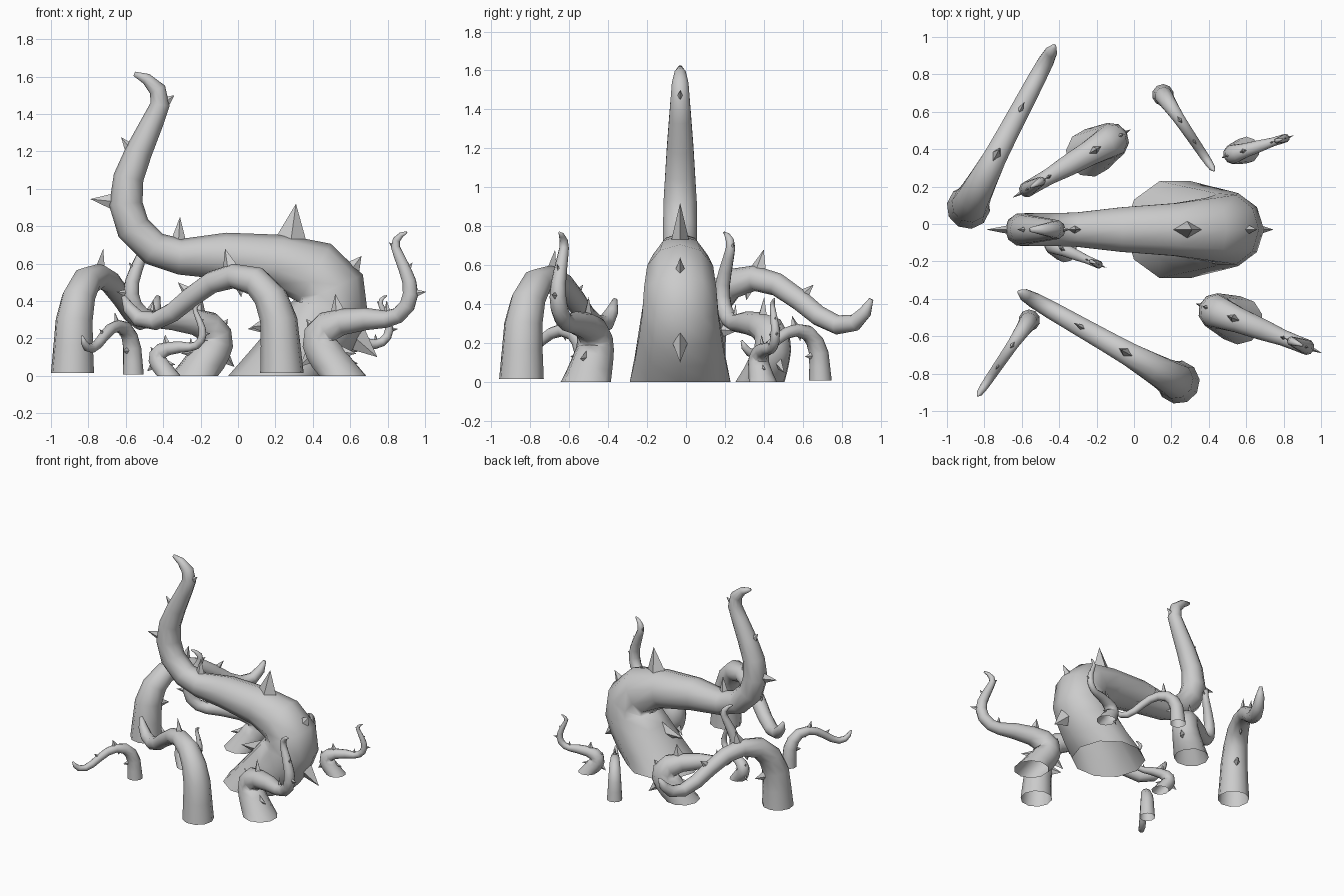
import bpy, bmesh, math
from mathutils import Vector, Matrix

if "Cube" in bpy.data.objects:
    bpy.data.objects.remove(bpy.data.objects["Cube"])

SIDES = 10

# centre line x, z and radius; everything lies in the local xz plane
CURL = [(0, 0, .272), (.11, .12, .245), (.21, .25, .222), (.275, .36, .205), (.27, .46, .195),
        (.19, .55, .178), (.0, .608, .148), (-.29, .64, .125), (-.53, .637, .096),
        (-.67, .68, .092), (-.78, .79, .092), (-.82, .92, .09), (-.805, 1.06, .081),
        (-.75, 1.2, .072), (-.68, 1.35, .06), (-.637, 1.45, .052), (-.65, 1.53, .045),
        (-.71, 1.588, .03), (-.775, 1.615, .012)]
ARCH = [(0, .015, .117), (.008, .16, .107), (.02, .3, .1), (.07, .42, .09), (.16, .505, .08),
        (.3, .533, .066), (.43, .5, .06), (.56, .42, .056), (.67, .34, .053), (.78, .293, .05),
        (.88, .305, .044), (.94, .36, .034), (.975, .425, .012)]

# spikes: base x, z, tip x, z and half length
CURL_SPIKES = [(.06, .7, .09, .92, .095), (-.54, .69, -.53, .85, .05), (-.87, .93, -1.01, .945, .05),
               (-.8, 1.22, -.845, 1.275, .03), (-.6, 1.47, -.56, 1.5, .025),
               (.38, .56, .44, .64, .055), (.41, .2, .525, .1, .07), (.03, .27, -.17, .25, .07)]
ARCH_SPIKES = [(.32, .58, .35, .68, .045), (.59, .455, .64, .5, .028),
               (.1, .27, .19, .26, .045), (.26, .48, .25, .42, .03)]


def tentacle(name, path, spikes, loc, angle, scale):
    bm = bmesh.new()
    rings = []
    # tapering tube, open and flat at the base
    for i, (x, z, r) in enumerate(path):
        a, b = path[max(i - 1, 0)], path[min(i + 1, len(path) - 1)]
        t = Vector((b[0] - a[0], 0, b[1] - a[1])).normalized()
        t = Vector((0, 0, 1)).lerp(t, min(1, i / 4)).normalized()
        n = Vector((-t.z, 0, t.x))
        ring = []
        for k in range(SIDES):
            w = 2 * math.pi * k / SIDES
            ring.append(bm.verts.new(Vector((x, 0, z)) + r * (math.cos(w) * n + math.sin(w) * Vector((0, 1, 0)))))
        rings.append(ring)
    for a, b in zip(rings, rings[1:]):
        for k in range(SIDES):
            j = (k + 1) % SIDES
            bm.faces.new((a[k], a[j], b[j], b[k]))
    bm.faces.new(rings[-1])
    bmesh.ops.recalc_face_normals(bm, faces=bm.faces)
    for f in bm.faces:
        f.smooth = True
    # four-sided thorns
    for bx, bz, tx, tz, h in spikes:
        base, tip = Vector((bx, 0, bz)), Vector((tx, 0, tz))
        d = (tip - base).normalized()
        along = Vector((-d.z, 0, d.x)) * h
        across = Vector((0, h * .55, 0))
        top = bm.verts.new(tip)
        c = [bm.verts.new(base + o) for o in (along, across, -along, -across)]
        faces = [bm.faces.new((c[k], c[(k + 1) % 4], top)) for k in range(4)]
        faces.append(bm.faces.new(c[::-1]))
        bmesh.ops.recalc_face_normals(bm, faces=faces)
    me = bpy.data.meshes.new(name)
    bm.to_mesh(me)
    bm.free()
    ob = bpy.data.objects.new(name, me)
    bpy.context.collection.objects.link(ob)
    ob.matrix_world = (Matrix.Translation((loc[0], loc[1], 0))
                       @ Matrix.Rotation(math.radians(angle), 4, 'Z') @ Matrix.Scale(scale, 4))


# S-curled tentacles
for name, loc, angle, scale in [
        ("main_tentacle", (.22, -.03), 0, 1),
        ("front_right_curl", (.56, -.515), 158.5, .475),
        ("back_left_curl", (-.235, .38), 30, .475),
        ("back_right_small_curl", (.6, .395), 197, .265),
        ("centre_small_curl", (-.37, -.14), 157, .24)]:
    tentacle(name, CURL, CURL_SPIKES, loc, angle, scale)

# arching tentacles
for name, loc, angle, scale in [
        ("back_left_arch", (-.885, .09), 62, 1),
        ("front_arch", (.235, -.845), 150.4, 1),
        ("front_left_small_arch", (-.56, -.515), -124.3, .5),
        ("back_small_arch", (.155, .69), -56, .5)]:
    tentacle(name, ARCH, ARCH_SPIKES, loc, angle, scale)
